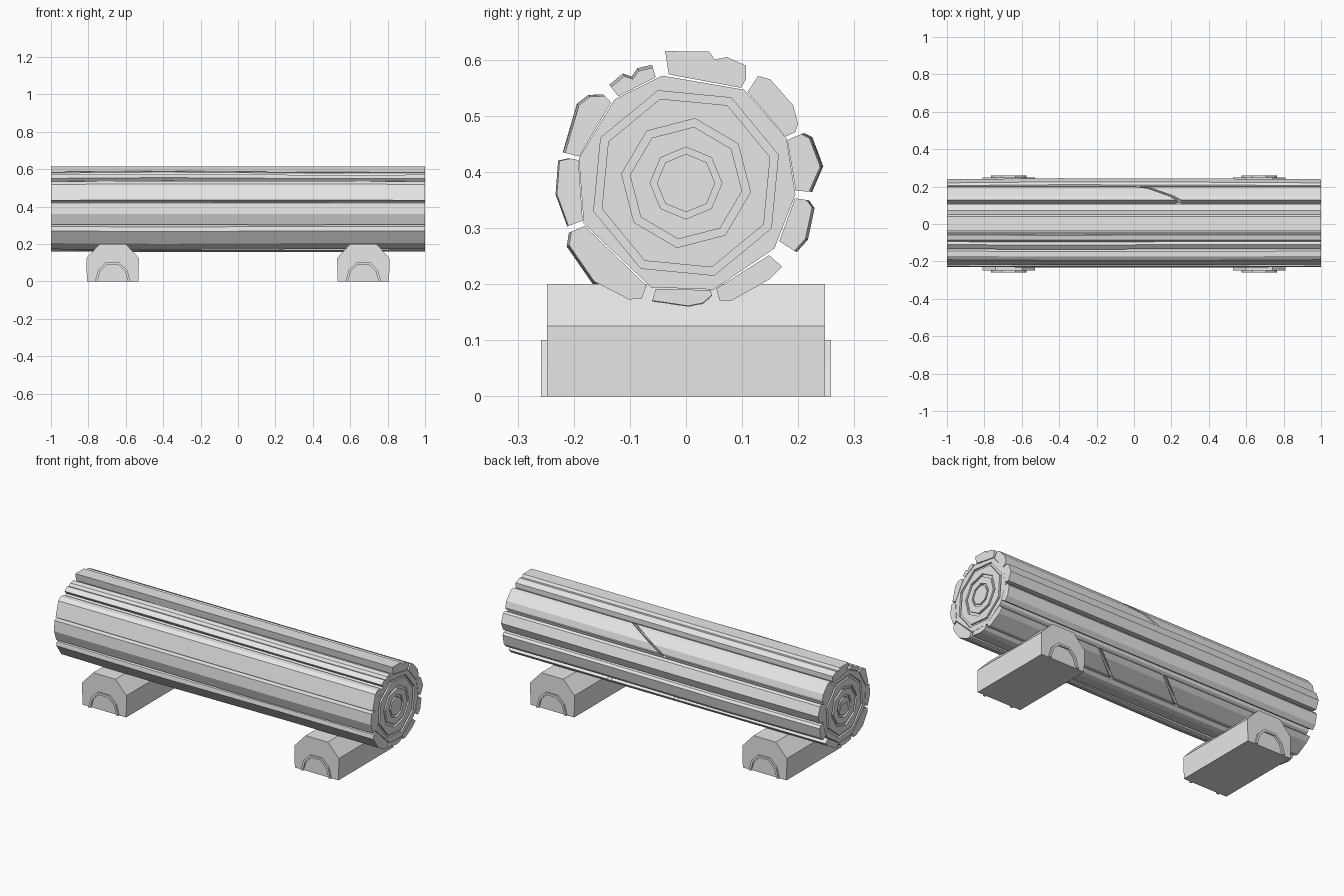
import bpy, bmesh, random
from math import cos, sin, radians

random.seed(4)
if "Cube" in bpy.data.objects:
    bpy.data.objects.remove(bpy.data.objects["Cube"])

CENTRE = 0.38      # height of the log axis
BASE = 0.196       # radius where bark meets core

grey = bpy.data.materials.new("plain grey")
grey.use_nodes = True
colour = (0.8, 0.8, 0.8, 1)
grey.diffuse_color = colour
grey.node_tree.nodes["Principled BSDF"].inputs["Base Color"].default_value = colour


def finish(bm, name):
    bmesh.ops.recalc_face_normals(bm, faces=bm.faces)
    mesh = bpy.data.meshes.new(name)
    bm.to_mesh(mesh)
    bm.free()
    mesh.materials.append(grey)
    obj = bpy.data.objects.new(name, mesh)
    bpy.context.collection.objects.link(obj)
    return obj


def around(x, degrees, radius):
    """Point on the log at an angle about its axis."""
    a = radians(degrees)
    return (x, radius * cos(a), CENTRE + radius * sin(a))


def loft(name, loops):
    """Solid through matching closed loops of points."""
    bm = bmesh.new()
    rings = [[bm.verts.new(p) for p in loop] for loop in loops]
    n = len(rings[0])
    for a, b in zip(rings, rings[1:]):
        for i in range(n):
            j = (i + 1) % n
            bm.faces.new((a[i], a[j], b[j], b[i]))
    bm.faces.new(rings[0])
    bm.faces.new(rings[-1])
    return finish(bm, name)


# Bark plates: outer edge as (angle, radius in thousandths), clockwise
BARK = {
    "top": [(99, 238), (80, 238), (77, 226), (72, 236), (63, 235), (60, 213)],
    "upper_back": [(56, 230), (51, 238), (36, 236), (28, 226), (25, 215)],
    "back": [(23, 223), (20, 234), (7, 241), (-4, 220)],
    "lower_back": [(-8, 217), (-11, 229), (-25, 235), (-32, 228)],
    "under_back": [(-41, 227), (-49, 227), (-69, 225), (-74, 218)],
    "bottom": [(-77, 205), (-82, 216), (-89, 219), (-106, 218)],
    "under_front": [(-111, 220), (-116, 231), (-133, 240), (-152, 236), (-157, 222)],
    "lower_front": [(-160, 223), (-175, 231), (-190, 229), (-192, 210)],
    "front": [(-194, 222), (-216, 236), (-222, 230), (-227, 212)],
    "upper_front": [(-232, 217), (-240, 220), (-243, 208), (-247, 217), (-254, 214)],
}
# Slanted cracks through a plate: (middle x, slant)
CRACKS = {"upper_back": [(0.12, 0.24)], "under_back": [(-0.14, 0.17), (0.28, 0.17)]}
GAP = 0.012


def bark_plate(name, edge, start, end, swell):
    """Plate between two cuts, slightly swollen along its length."""
    first, last = edge[0][0], edge[-1][0]
    profile = [(first, BASE, 0)]
    profile += [(a, r / 1000, 1) for a, r in edge]
    profile += [(last, BASE, 0)]
    loops = []
    for t, bulge in zip((0, 0.3, 0.7, 1), swell):
        loop = []
        for a, r, outer in profile:
            across = 0.5 - (first - a) / (first - last)
            x0 = start[0] + start[1] * across
            x1 = end[0] + end[1] * across
            loop.append(around(x0 + (x1 - x0) * t, a, r + bulge * outer))
        loops.append(loop)
    loft(name, loops)


for part, edge in BARK.items():
    cracks = CRACKS.get(part, [])
    cuts = [(-1, 0)]
    for x, slant in cracks:
        cuts += [(x - GAP, slant), (x + GAP, slant)]
    cuts.append((1, 0))
    for k in range(0, len(cuts), 2):
        swell = [0, random.uniform(0, 0.006), random.uniform(-0.002, 0.005), 0]
        if part == "top" or cracks:
            swell = [0, 0, 0, 0]
        bark_plate(f"bark_{part}_{k // 2 + 1}", edge, cuts[k], cuts[k + 1], swell)

# Core: corners lie in the gaps between plates, ends have sunken growth rings
edges = list(BARK.values())
corners = []
for before, after in zip([edges[-1]] + edges[:-1], edges):
    low = before[-1][0] % 360
    high = after[0][0] % 360
    if abs(low - high) > 180:
        low -= 360
    corners.append((low + high) / 2)

# Growth rings: outer radius, inner radius, first angle
GROOVES = [(0.172, 0.157, 107), (0.116, 0.101, 82), (0.064, 0.052, 90)]
END, DEPTH = 0.999, 0.01


def octagon(x, radius, turn):
    return [around(x, turn + 45 * i, radius) for i in range(8)]


bm = bmesh.new()


def add_loop(points):
    verts = [bm.verts.new(p) for p in points]
    return [bm.edges.new((verts[i], verts[i - 1])) for i in range(len(verts))]


outlines = []
for side in (-1, 1):
    rim = add_loop([around(side * END, a, BASE) for a in corners])
    outlines.append(rim)
    for outer, inner, turn in GROOVES:
        for radius, depth in ((outer, 0), (outer, DEPTH), (inner, DEPTH), (inner, 0)):
            ring = add_loop(octagon(side * (END - depth), radius, turn))
            bmesh.ops.bridge_loops(bm, edges=rim + ring)
            rim = ring
    # Rectangular pith slot
    for depth in (0, DEPTH):
        slot = [(side * (END - depth), y, CENTRE + z) for y, z in
                ((0.03, 0.014), (-0.03, 0.014), (-0.03, -0.014), (0.03, -0.014))]
        ring = add_loop(slot)
        bmesh.ops.bridge_loops(bm, edges=rim + ring)
        rim = ring
    bmesh.ops.contextual_create(bm, geom=rim)
bmesh.ops.bridge_loops(bm, edges=outlines[0] + outlines[1])
finish(bm, "log_core")

# Supports: chamfered beams with a raised arch on each end
BEAM = [(-0.138, 0), (-0.14, 0.125), (-0.07, 0.2), (0.07, 0.2), (0.14, 0.125), (0.138, 0)]
ARCH = [(-0.095, 0), (-0.078, 0.06), (-0.037, 0.1), (0.037, 0.1), (0.078, 0.06), (0.095, 0)]
band = ARCH + [(x * 0.86, z * 0.88) for x, z in reversed(ARCH)]
for side, label in ((-1, "right"), (1, "left")):
    middle = side * 0.67
    loft(f"support_{label}", [[(middle + x, y, z) for x, z in BEAM] for y in (-0.248, 0.248)])
    for facing, end in ((-1, "front"), (1, "back")):
        loft(f"support_arch_{label}_{end}",
             [[(middle + x, facing * y, z) for x, z in band] for y in (0.246, 0.258)])
